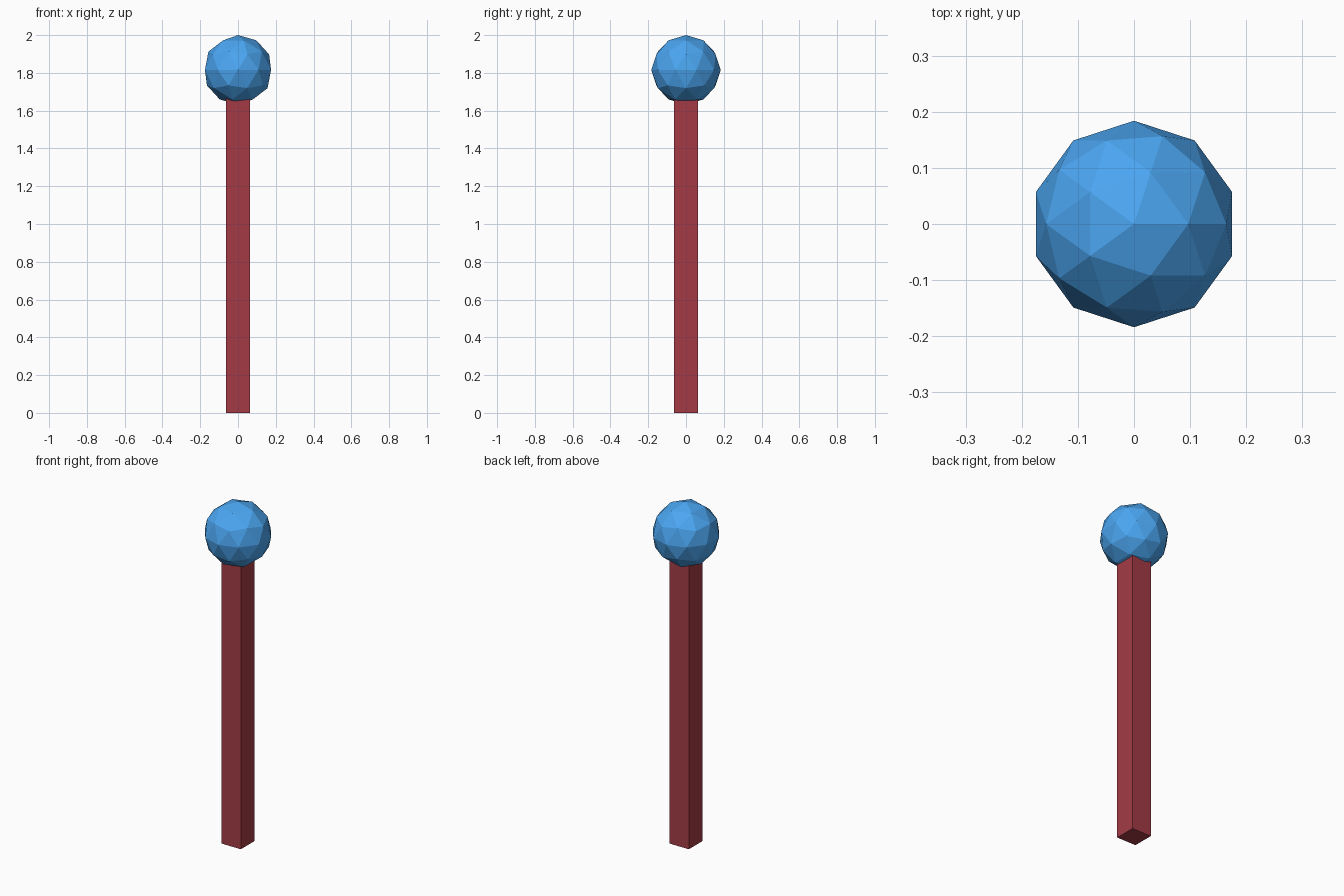
import bpy

if "Cube" in bpy.data.objects:
    bpy.data.objects.remove(bpy.data.objects["Cube"])


def paint(obj, name, rgb):
    mat = bpy.data.materials.new(name)
    mat.diffuse_color = (*rgb, 1)
    mat.use_nodes = True
    mat.node_tree.nodes["Principled BSDF"].inputs["Base Color"].default_value = mat.diffuse_color
    obj.data.materials.append(mat)


# Square shaft, its upper end sunk into the ball
W, TOP = 0.125, 1.7
bpy.ops.mesh.primitive_cube_add(size=1, location=(0, 0, TOP / 2))
shaft = bpy.context.object
shaft.name = "shaft"
shaft.scale = (W, W, TOP)
paint(shaft, "dark_red", (0.37, 0.044, 0.061))

# Faceted ball on top
R = 0.184
bpy.ops.mesh.primitive_ico_sphere_add(subdivisions=2, radius=R, location=(0, 0, 2 - R))
ball = bpy.context.object
ball.name = "ball"
paint(ball, "blue", (0.07, 0.38, 0.88))
